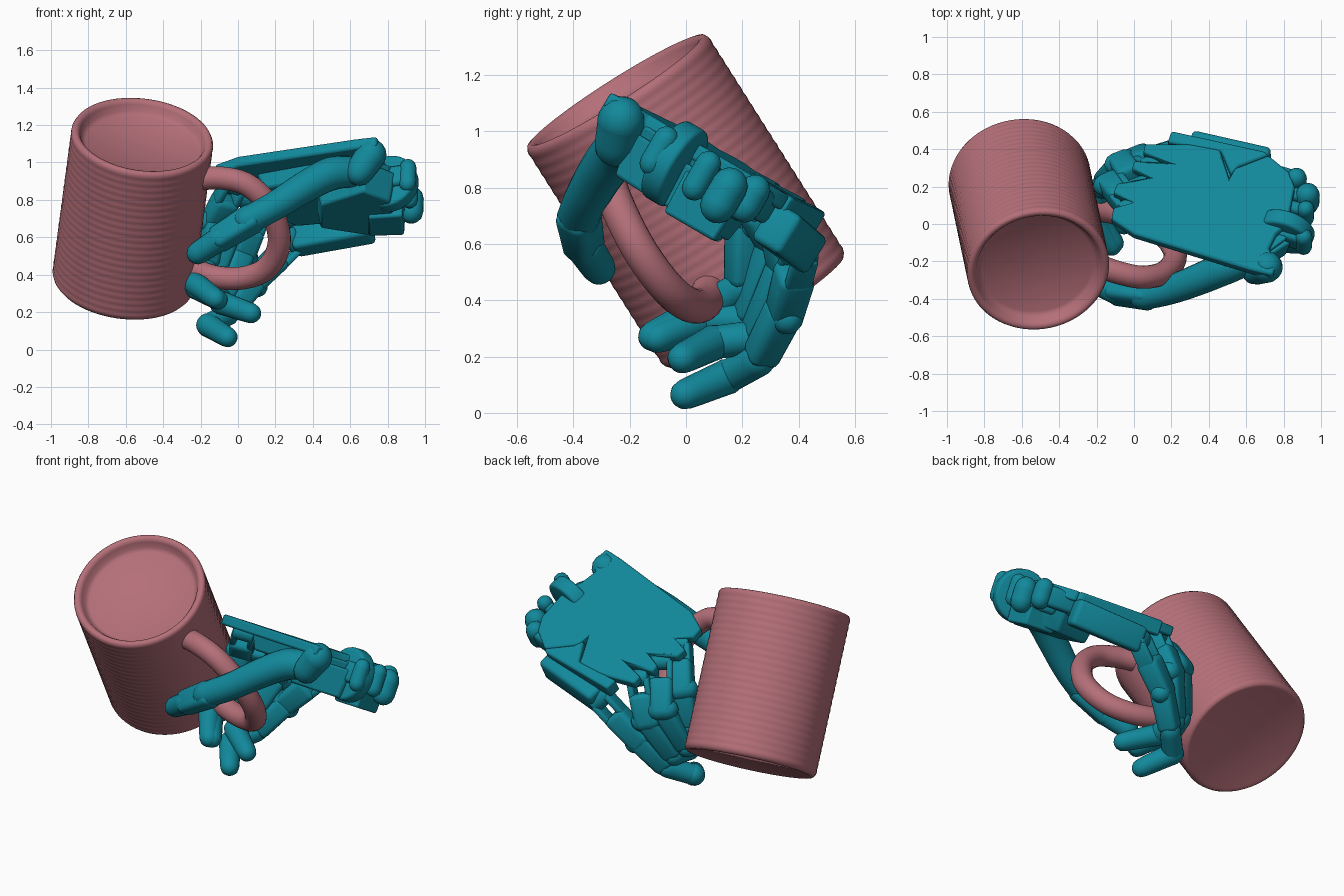
import bpy, bmesh, math
from mathutils import Vector as V, Matrix

if "Cube" in bpy.data.objects:
    bpy.data.objects.remove(bpy.data.objects["Cube"])

def mat(name, c):
    m = bpy.data.materials.new(name)
    m.diffuse_color = (*c, 1)
    m.use_nodes = True
    m.node_tree.nodes["Principled BSDF"].inputs["Base Color"].default_value = m.diffuse_color
    return m
PINK = mat("clay_pink", (0.46, 0.16, 0.19))
TEAL = mat("teal", (0.006, 0.25, 0.33))

def finish(bm, name, m, angle=40):
    bmesh.ops.recalc_face_normals(bm, faces=bm.faces)
    me = bpy.data.meshes.new(name)
    bm.to_mesh(me); bm.free()
    ob = bpy.data.objects.new(name, me)
    bpy.context.collection.objects.link(ob)
    me.materials.append(m)
    bpy.ops.object.select_all(action='DESELECT')
    ob.select_set(True)
    bpy.context.view_layer.objects.active = ob
    bpy.ops.object.shade_smooth_by_angle(angle=math.radians(angle))
    return ob

def frame(p, z, xhint):
    z = z.normalized()
    x = (xhint - z * xhint.dot(z)).normalized()
    y = z.cross(x)
    return Matrix.Translation(p) @ Matrix((x, y, z)).transposed().to_4x4()

def tube(name, pts, radii, m, sides=20):
    """smooth tube through points, with rounded ends"""
    pts = [V(p) for p in pts]
    n, path = len(pts), []
    for i in range(n - 1):
        a, b, c, d = pts[max(i-1, 0)], pts[i], pts[i+1], pts[min(i+2, n-1)]
        for k in range(6):
            t = k / 6
            path.append((0.5*(2*b + (c-a)*t + (2*a-5*b+4*c-d)*t*t + (3*b-a-3*c+d)*t**3),
                         radii[i]*(1-t) + radii[i+1]*t))
    path.append((pts[-1], radii[-1]))
    def cap(p, d, r):
        return [(p + d*r*math.sin(s), r*math.cos(s)) for s in (0.5, 0.95, 1.3, 1.5)]
    start = cap(path[0][0], (path[0][0]-path[1][0]).normalized(), path[0][1])[::-1]
    path = start + path + cap(path[-1][0], (path[-1][0]-path[-2][0]).normalized(), path[-1][1])
    bm, rings, hint = bmesh.new(), [], V((0.3, 0.8, -0.5))
    for i, (p, r) in enumerate(path):
        d = path[min(i+1, len(path)-1)][0] - path[max(i-1, 0)][0]
        M = frame(p, d, hint)
        hint = M.col[0].xyz
        rings.append([bm.verts.new(M @ V((r*math.cos(2*math.pi*j/sides), r*math.sin(2*math.pi*j/sides), 0)))
                      for j in range(sides)])
    for a, b in zip(rings, rings[1:]):
        for j in range(sides):
            bm.faces.new((a[j], a[(j+1) % sides], b[(j+1) % sides], b[j]))
    bm.faces.new(rings[0]); bm.faces.new(rings[-1])
    return finish(bm, name, m)

def bone(name, p, q, w, h, taper=1.0, bev=0.025, hint=None):
    """bevelled, tapered block running from p to q"""
    p, q = V(p), V(q)
    bm = bmesh.new()
    bmesh.ops.create_cube(bm, size=1)
    for v in bm.verts:
        s = taper if v.co.z > 0 else 1
        v.co = V((v.co.x*w*s, v.co.y*h*s, v.co.z*(q-p).length))
    bmesh.ops.bevel(bm, geom=bm.edges[:], offset=bev, segments=3, profile=0.5, affect='EDGES')
    bm.transform(frame((p+q)/2, q-p, hint or WID))
    return finish(bm, name, TEAL)

def disc(name, c, axis, r, depth):
    bm = bmesh.new()
    bmesh.ops.create_cone(bm, cap_ends=True, segments=32, radius1=r, radius2=r, depth=depth)
    rim = [e for e in bm.edges if abs(e.verts[0].co.z - e.verts[1].co.z) < 1e-4]
    bmesh.ops.bevel(bm, geom=rim, offset=min(r, depth)*0.2, segments=3, profile=0.5, affect='EDGES')
    bm.transform(frame(V(c), axis, V((0.9, 0.1, 0.3))))
    return finish(bm, name, TEAL)

# mug body: lathed profile with faint ribs, shallow dish on top
A0, A1 = V((-0.615, 0.25, 0.357)), V((-0.51, -0.25, 1.145))
L = (A1 - A0).length
prof = [(0, 0.004), (0.34, 0.004), (0.352, 0), (0.366, 0.002), (0.377, 0.015)]
prof += [(0.381 + 0.0012*math.cos(i*math.pi/2), 0.03 + (L-0.06)*i/88) for i in range(89)]
prof += [(0.381, L-0.018), (0.373, L-0.003), (0.36, L), (0.345, L-0.005), (0.335, L-0.02),
         (0.322, L-0.055), (0.3, L-0.07), (0, L-0.06)]
bm = bmesh.new()
vs = [bm.verts.new((r, 0, z)) for r, z in prof]
for a, b in zip(vs, vs[1:]):
    bm.edges.new((a, b))
bmesh.ops.spin(bm, geom=bm.verts[:] + bm.edges[:], cent=(0, 0, 0), axis=(0, 0, 1), angle=2*math.pi, steps=64)
bmesh.ops.remove_doubles(bm, verts=bm.verts, dist=1e-4)
bm.transform(frame(A0, A1-A0, V((1, 0, 0))))
finish(bm, "mug_body", PINK, 50)

# mug handle: loop in the plane of the mug axis
ax = (A1-A0).normalized()
out = V((1, -0.34, 0)); out = (out - ax*out.dot(ax)).normalized()
mid = (A0+A1)/2
loop = [(0.34, 0.29), (0.46, 0.33), (0.6, 0.33), (0.73, 0.24), (0.81, 0.08), (0.81, -0.06),
        (0.75, -0.18), (0.63, -0.26), (0.48, -0.29), (0.34, -0.27)]
tube("mug_handle", [mid + out*o + ax*a for o, a in loop], [0.062]*10, PINK)

# palm: outlines laid on the tilted back-of-hand plane
NRM, LEN, WID = V((0.025, 0.502, 0.864)), V((0.952, -0.274, 0.132)), V((0.303, 0.819, -0.485))
def on_back(x, y, drop=0):
    return V((x, y, 1.13 - 0.029*(x-0.7) - 0.581*(y+0.25))) - NRM*drop
def slab(name, outline, top, bottom, shrink=1.0, bev=0.012):
    bm = bmesh.new()
    cx = sum(p[0] for p in outline)/len(outline); cy = sum(p[1] for p in outline)/len(outline)
    up = [bm.verts.new(on_back(x, y, top)) for x, y in outline]
    lo = [bm.verts.new(on_back(cx+(x-cx)*shrink, cy+(y-cy)*shrink, bottom)) for x, y in outline]
    bm.faces.new(up); bm.faces.new(lo[::-1])
    for i in range(len(up)):
        j = (i+1) % len(up)
        bm.faces.new((up[i], lo[i], lo[j], up[j]))
    ob = finish(bm, name, TEAL, 35)
    b = ob.modifiers.new("soft_edges", 'BEVEL'); b.width = bev; b.segments = 2
    return ob
slab("palm_back", [(0.46, 0.4), (0.3, 0.43), (0.06, 0.43), (0.05, 0.385), (0.18, 0.33), (0.0, 0.34), (-0.01, 0.3),
     (0.08, 0.25), (-0.09, 0.22), (-0.11, 0.17), (0.0, 0.12), (-0.11, 0.09), (-0.12, 0.03), (0.0, -0.05),
     (0.62, -0.24), (0.74, -0.27), (0.77, -0.2), (0.72, -0.13), (0.76, -0.05), (0.82, 0.0), (0.86, 0.2),
     (0.83, 0.28), (0.72, 0.37), (0.54, 0.3), (0.51, 0.25)], 0, 0.06)
slab("little_metacarpal", [(0.2, 0.5), (0.18, 0.44), (0.47, 0.39), (0.52, 0.27), (0.56, 0.31), (0.72, 0.37), (0.7, 0.39)],
     0.0, 0.09)
slab("palm_core", [(0.3, 0.4), (0.1, 0.3), (0.1, 0.02), (0.65, -0.18), (0.82, -0.06), (0.84, 0.22), (0.7, 0.32)],
     0.04, 0.14, 0.9)
slab("palm_heel", [(0.42, 0.24), (0.42, 0.0), (0.68, -0.16), (0.84, -0.06), (0.88, 0.24), (0.7, 0.3)], 0.08, 0.25, 0.88)
slab("heel_corner", [(0.7, 0.26), (0.7, 0.08), (0.89, 0.05), (0.9, 0.24)], 0.1, 0.27, 0.95)

# wrist: thumb disc and connecting knobs
disc("wrist_disc", (0.81, -0.04, 0.885), WID, 0.155, 0.09)
for i, (x, y, r, t) in enumerate([(0.93, 0.19, 0.065, 0.08), (0.87, 0.265, 0.055, 0.07),
                                  (0.92, 0.1, 0.045, 0.1), (0.91, -0.05, 0.045, 0.1)]):
    p = on_back(x, y, 0.04 + 0.03*(i == 0))
    tube(f"wrist_knob_{i}", [p, p - NRM*t], [r, r], TEAL)
    bone(f"wrist_lug_{i}", p - LEN*0.2 - NRM*t/2, p - NRM*t/2, r*1.5, 0.12)
tube("thumb_mount", [(0.71, -0.23, 1.04), (0.65, -0.25, 0.95)], [0.085, 0.075], TEAL)

# thumb: curved over the front of the handle
tube("thumb", [(0.64, -0.18, 0.95), (0.5, -0.23, 0.94), (0.36, -0.29, 0.87), (0.2, -0.35, 0.77), (0.05, -0.385, 0.69)],
     [0.08, 0.09, 0.085, 0.078, 0.075], TEAL)
bone("thumb_end", (0.1, -0.385, 0.715), (-0.13, -0.36, 0.575), 0.13, 0.15, 0.9, 0.035)
tube("thumb_tip", [(-0.1, -0.36, 0.59), (-0.215, -0.31, 0.515)], [0.068, 0.06], TEAL)

# fingers: knuckle, forked bone, hinge pins and a rounded tip
fingers = {
    "index": [(-0.02, 0.09, 0.88), (-0.13, 0.22, 0.68), (-0.17, 0.2, 0.45), (-0.24, 0.06, 0.36), (-0.09, -0.16, 0.25)],
    "middle": [(0.02, 0.2, 0.81), (-0.07, 0.33, 0.58), (-0.16, 0.22, 0.33), (-0.22, 0.06, 0.33), (-0.08, -0.14, 0.25)],
    "ring": [(0.1, 0.32, 0.73), (0.02, 0.36, 0.5), (-0.09, 0.25, 0.27), (-0.09, 0.1, 0.25), (0.11, -0.04, 0.18)],
    "little": [(0.3, 0.41, 0.58), (0.08, 0.35, 0.36), (-0.05, 0.26, 0.19), (-0.16, 0.15, 0.13), (-0.03, -0.04, 0.05)]}
for name, pts in fingers.items():
    p = [V(q) for q in pts]
    d = (p[1]-p[0]).normalized()
    side = (V((0.85, 0.3, -0.1)) if name != "little" else V((0.5, 0.2, -0.6)))
    side = (side - d*side.dot(d)).normalized()
    disc(f"{name}_knuckle", p[0], side, 0.05, 0.12)
    for s in (-1, 1):
        bone(f"{name}_fork_{s}", p[0]+side*s*0.05, p[0].lerp(p[1], 0.45)+side*s*0.05, 0.035, 0.1, 1, 0.012, side)
    bone(f"{name}_proximal", p[0].lerp(p[1], 0.35), p[1]+d*0.03, 0.14, 0.13, 0.92, 0.03, side)
    bone(f"{name}_middle", p[1]-d*0.02, p[2], 0.125, 0.125, 0.92, 0.03, side)
    tube(f"{name}_hinge", [p[1]-side*0.03, p[1]+side*0.03], [0.06, 0.06], TEAL)
    tube(f"{name}_bend", [p[2], p[3]], [0.06, 0.06], TEAL)
    tube(f"{name}_tip", [p[3], p[3].lerp(p[4], 0.8)], [0.064, 0.054], TEAL)
# little finger carrier along the edge of the palm
bone("little_carrier", (0.72, 0.32, 0.66), (0.3, 0.42, 0.58), 0.13, 0.16, 0.95, 0.025)
